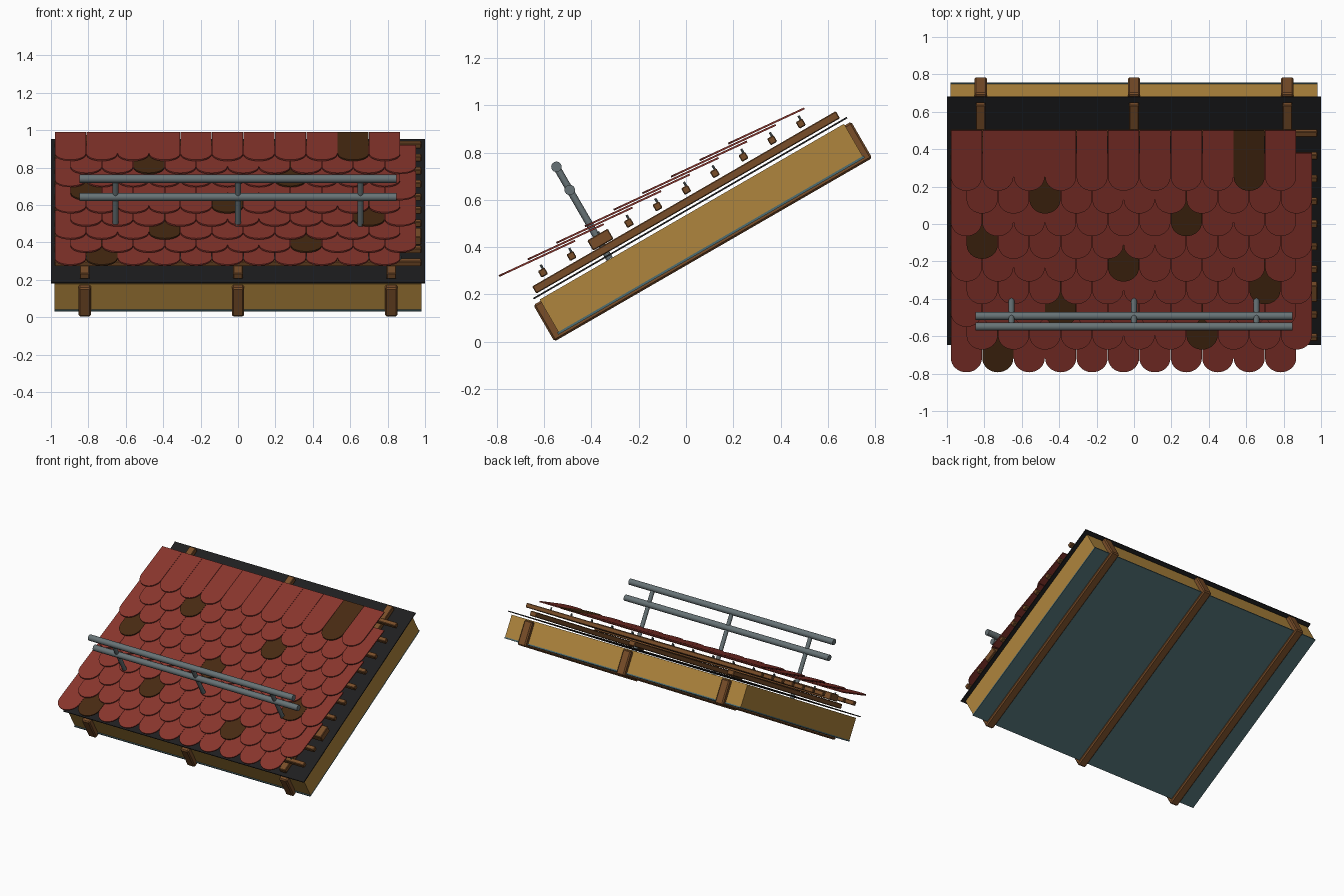
import bpy, bmesh, math
from mathutils import Matrix, Vector

if "Cube" in bpy.data.objects:
    bpy.data.objects.remove(bpy.data.objects["Cube"])

PITCH = math.radians(30)   # roof slope; parts are built in (x, along slope, normal) axes


def material(name, rgb):
    m = bpy.data.materials.new(name)
    m.diffuse_color = (*rgb, 1)
    m.use_nodes = True
    m.node_tree.nodes["Principled BSDF"].inputs["Base Color"].default_value = m.diffuse_color
    return m


WOOD = material("wood brown", (0.19, 0.075, 0.022))
INSUL = material("insulation yellow", (0.43, 0.235, 0.047))
BLACK = material("membrane black", (0.013, 0.013, 0.014))
TEAL = material("vapour barrier teal", (0.075, 0.15, 0.165))
STEEL = material("steel grey", (0.135, 0.17, 0.18))
RED = material("tile red", (0.25, 0.036, 0.026))
DARK = material("tile dark brown", (0.065, 0.023, 0.006))


def finish(name, bm, mats, tilt=PITCH, bevel=0, smooth=False):
    bmesh.ops.recalc_face_normals(bm, faces=bm.faces[:])
    me = bpy.data.meshes.new(name)
    bm.to_mesh(me)
    bm.free()
    ob = bpy.data.objects.new(name, me)
    bpy.context.collection.objects.link(ob)
    for m in mats:
        me.materials.append(m)
    ob.rotation_euler.x = tilt
    if bevel:
        b = ob.modifiers.new("bevel", 'BEVEL')
        b.width, b.segments = bevel, 1
    if smooth:
        bpy.ops.object.select_all(action='DESELECT')
        ob.select_set(True)
        bpy.context.view_layer.objects.active = ob
        bpy.ops.object.shade_smooth_by_angle(angle=math.radians(40))
    return ob


def box(bm, x, s, t):
    """Box from ranges in x, along the slope (s) and along the normal (t)."""
    mid = Vector([(r[0] + r[1]) / 2 for r in (x, s, t)])
    size = [r[1] - r[0] for r in (x, s, t)]
    bmesh.ops.create_cube(bm, size=1, matrix=Matrix.Translation(mid) @ Matrix.Diagonal((*size, 1)))


def rod(bm, a, b, r, n=16):
    a, b = Vector(a), Vector(b)
    rot = (b - a).to_track_quat('Z', 'Y').to_matrix().to_4x4()
    bmesh.ops.create_cone(bm, cap_ends=True, segments=n, radius1=r, radius2=r,
                          depth=(b - a).length, matrix=Matrix.Translation((a + b) / 2) @ rot)


def slab(name, mat, x, s, t, bevel=0):
    bm = bmesh.new()
    box(bm, x, s, t)
    return finish(name, bm, [mat], bevel=bevel)


# rafters and counter battens
for i, cx in enumerate((-0.82, 0, 0.82)):
    slab(f"rafter_{i + 1}", WOOD, (cx - 0.033, cx + 0.033), (-0.482, 1.071), (0.279, 0.457), 0.008)
    slab(f"counter_batten_{i + 1}", WOOD, (cx - 0.026, cx + 0.026), (-0.447, 1.037), (0.493, 0.528), 0.004)

# insulation and sheets
slab("insulation", INSUL, (-0.98, 0.98), (-0.447, 1.04), (0.306, 0.464))
slab("vapour_barrier", TEAL, (-0.98, 0.98), (-0.453, 1.045), (0.296, 0.306))
slab("roof_membrane", BLACK, (-1, 1), (-0.468, 1.064), (0.477, 0.484))

# tile battens: the third one is the wide support of the snow guard
STEP = 0.14
for k in range(10):
    s = -0.378 + STEP * k
    h, z0, z1 = (0.05, 0.53, 0.58) if k == 2 else (0.016, 0.54, 0.572)
    slab("guard_support_batten" if k == 2 else f"tile_batten_{k + 1}", WOOD,
         (-0.98, 0.98), (s - h, s + h), (z0, z1), 0.004)

# tiles: staggered rows of round-ended plates, a little flatter than the roof
COL, W, LENGTH, TH = 0.168, 0.166, 0.355, 0.008
TILE_TILT = math.radians(24.9)
DARK_COLUMN = [1, 7, 3, 9, 5, 0, 7, 2, 9]     # one dark tile per row
R = W / 2
arc = [(R * math.cos(a), R - R * math.sin(a)) for a in (math.pi * j / 16 for j in range(17))]
outline = [(R, LENGTH)] + arc + [(-R, LENGTH)]
tilt = Matrix.Rotation(TILE_TILT, 4, 'X')
bm = bmesh.new()
for k in range(9):
    row = Vector((0, -0.791 + STEP * k * math.cos(PITCH), 0.278 + STEP * k * math.sin(PITCH)))
    for i in range(11):
        cx = -0.896 + COL * i + (COL / 2 if k % 2 else 0)
        place = Matrix.Translation(row + Vector((cx, 0, 0))) @ tilt
        lo, hi = ([bm.verts.new(place @ Vector((x, y, z))) for x, y in outline]
                  for z in (-TH / 2, TH / 2))
        n = len(outline)
        faces = [bm.faces.new(lo[::-1]), bm.faces.new(hi)]
        faces += [bm.faces.new((lo[j], lo[(j + 1) % n], hi[(j + 1) % n], hi[j])) for j in range(n)]
        for f in faces:
            f.material_index = int(i == DARK_COLUMN[k])
finish("roof_tiles", bm, [RED, DARK], tilt=0, smooth=True)

# tile nails on the battens
bm = bmesh.new()
for k in range(10):
    s = -0.37 + STEP * k
    for i in range(11):
        cx = -0.896 + COL * i + (0 if k % 2 else COL / 2)
        rod(bm, (cx, s, 0.56), (cx, s, 0.59), 0.005, 8)
finish("tile_nails", bm, [STEEL])

# snow guard: posts square to the roof and two pipes
S = -0.105
bm = bmesh.new()
for cx in (-0.655, 0, 0.655):
    rod(bm, (cx, S, 0.465), (cx, S, 0.915), 0.015, 16)
finish("snow_guard_posts", bm, [STEEL], smooth=True)
bm = bmesh.new()
for t in (0.802, 0.915):
    rod(bm, (-0.848, S, t), (0.848, S, t), 0.022, 24)
finish("snow_guard_pipes", bm, [STEEL], smooth=True)
